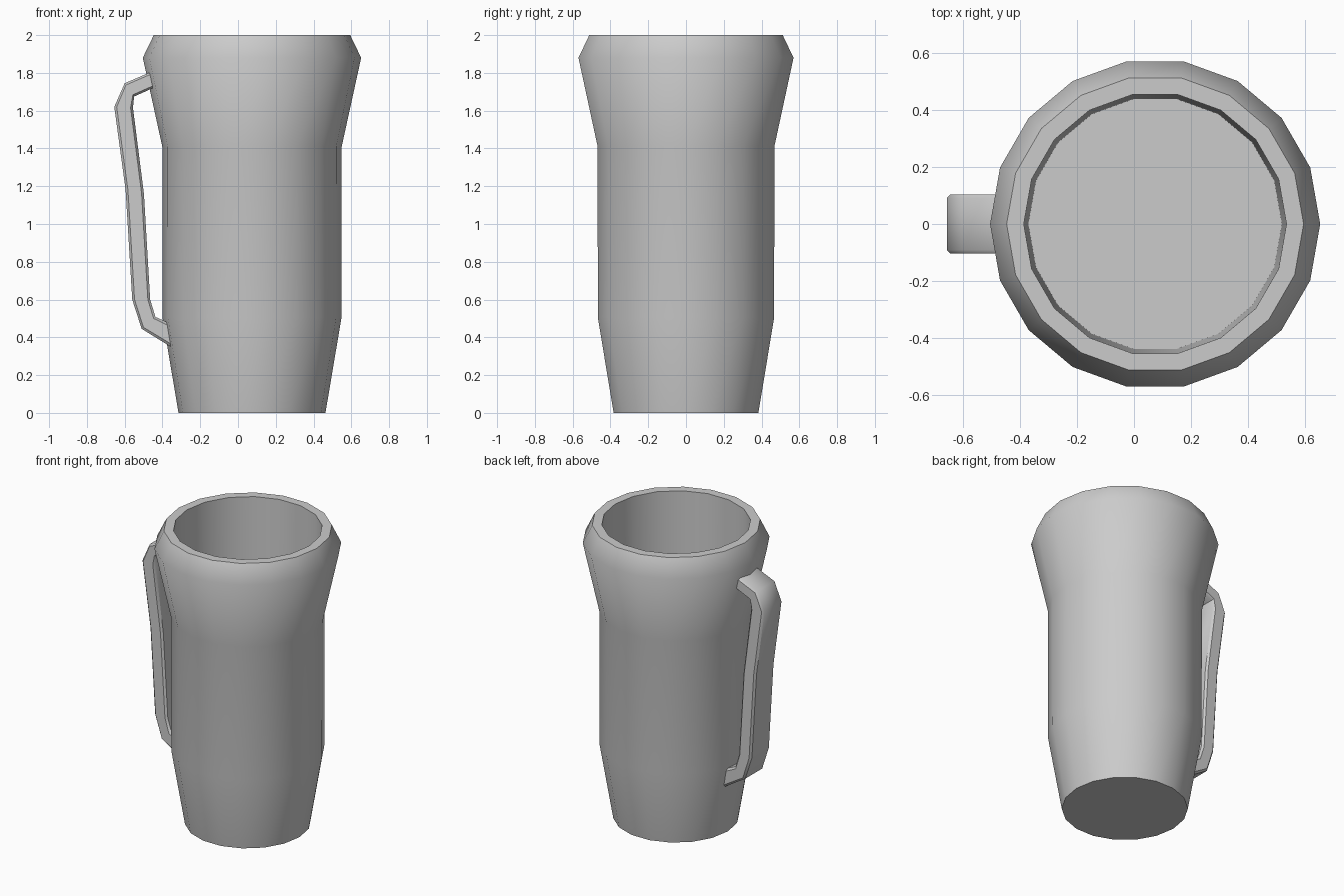
import bpy, bmesh, math

if "Cube" in bpy.data.objects:
    bpy.data.objects.remove(bpy.data.objects["Cube"])

CX, SIDES = 0.074, 18


def finish(name, bm, angle):
    bmesh.ops.recalc_face_normals(bm, faces=bm.faces)
    mesh = bpy.data.meshes.new(name)
    bm.to_mesh(mesh)
    bm.free()
    obj = bpy.data.objects.new(name, mesh)
    bpy.context.collection.objects.link(obj)
    bpy.ops.object.select_all(action='DESELECT')
    obj.select_set(True)
    bpy.context.view_layer.objects.active = obj
    bpy.ops.object.shade_smooth_by_angle(angle=math.radians(angle))
    return obj


def loft(name, rings, angle):
    # skin a list of closed point rings and cap both ends
    bm = bmesh.new()
    rows = [[bm.verts.new(p) for p in ring] for ring in rings]
    n = len(rows[0])
    for a, b in zip(rows, rows[1:]):
        for i in range(n):
            j = (i + 1) % n
            bm.faces.new((a[i], a[j], b[j], b[i]))
    bm.faces.new(rows[0])
    bm.faces.new(rows[-1])
    return finish(name, bm, angle)


# mug body: outer wall, rim, inner wall and raised inner floor (radius, z)
profile = [(0.389, 0), (0.474, 0.505), (0.475, 1.41), (0.578, 1.88),
           (0.52, 2.0), (0.46, 2.0), (0.444, 0.5)]
rings = []
for r, z in profile:
    rings.append([(CX + r * math.cos(2 * math.pi * i / SIDES),
                   r * math.sin(2 * math.pi * i / SIDES), z) for i in range(SIDES)])
loft("mug_body", rings, 45)

# handle: outer and inner edge of the strap as (x, z) pairs
strap = [((-0.43, 1.818), (-0.42, 1.733)),
         ((-0.60, 1.745), (-0.55, 1.675)),
         ((-0.655, 1.62), (-0.556, 1.615)),
         ((-0.595, 1.18), (-0.498, 1.16)),
         ((-0.56, 0.60), (-0.465, 0.60)),
         ((-0.51, 0.445), (-0.437, 0.508)),
         ((-0.34, 0.34), (-0.34, 0.465))]
W, C = 0.104, 0.013
# chamfered cross-section: (share of the way from outer to inner, y)
section = [(0, -W + C), (0, W - C), (0.13, W), (0.87, W),
           (1, W - C), (1, -W + C), (0.87, -W), (0.13, -W)]
rings = [[(o[0] + (i[0] - o[0]) * t, y, o[1] + (i[1] - o[1]) * t)
          for t, y in section] for o, i in strap]
loft("handle", rings, 40)
